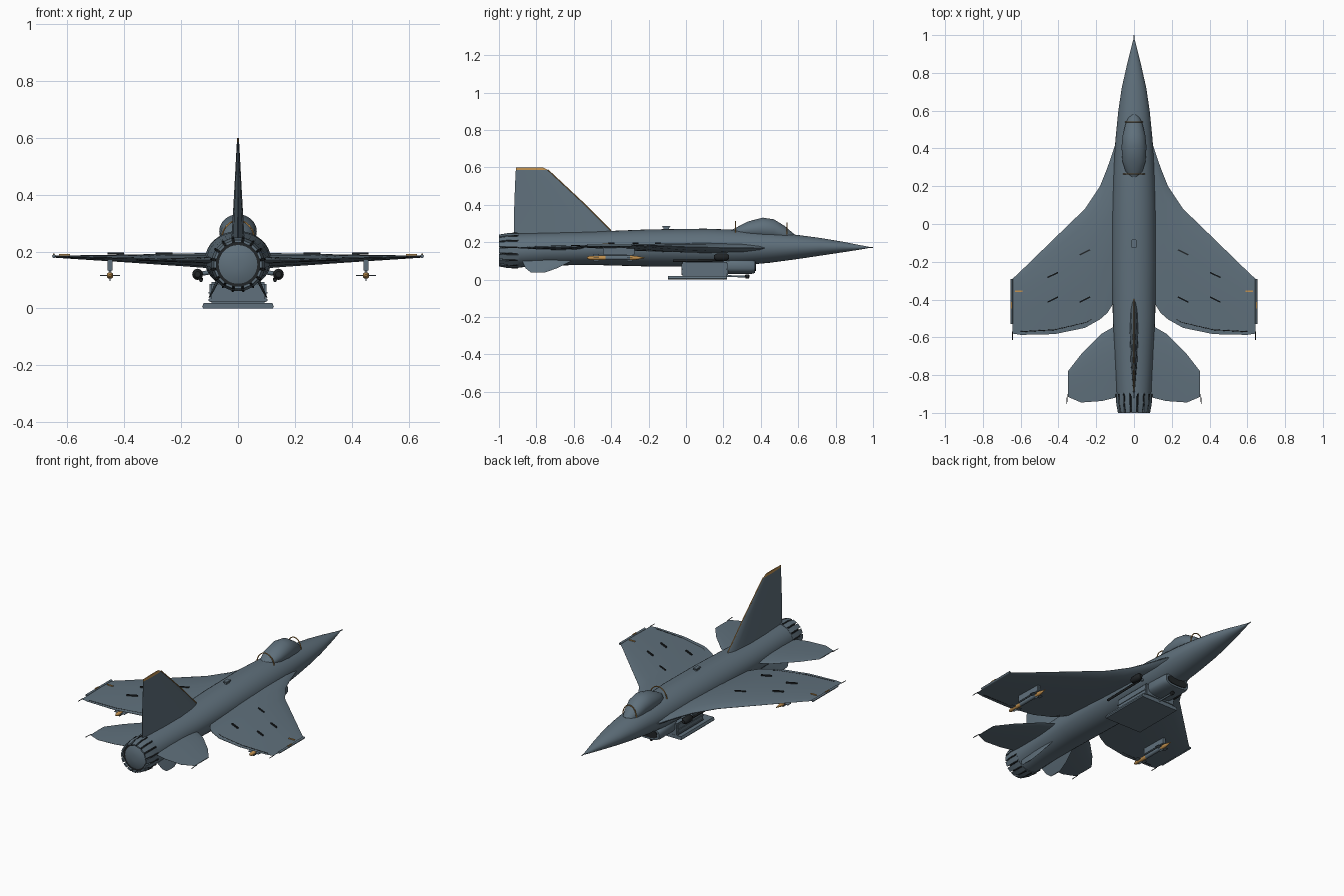
import bpy, bmesh
from math import sin, cos, pi
from mathutils import Vector

cube = bpy.data.objects.get("Cube")
if cube:
    bpy.data.objects.remove(cube)


def material(name, rgb):
    m = bpy.data.materials.new(name)
    m.use_nodes = True
    m.diffuse_color = (*rgb, 1)
    node = next(n for n in m.node_tree.nodes if n.type == 'BSDF_PRINCIPLED')
    node.inputs["Base Color"].default_value = (*rgb, 1)
    return m


GREY = material("blue grey", (0.115, 0.162, 0.2))
ORANGE = material("amber", (0.55, 0.29, 0.08))
DARK = material("near black", (0.015, 0.018, 0.02))


def finish(bm, name, mats, angle=35):
    bmesh.ops.recalc_face_normals(bm, faces=bm.faces)
    me = bpy.data.meshes.new(name)
    bm.to_mesh(me)
    bm.free()
    ob = bpy.data.objects.new(name, me)
    bpy.context.collection.objects.link(ob)
    for m in mats:
        me.materials.append(m)
    bpy.ops.object.select_all(action='DESELECT')
    ob.select_set(True)
    bpy.context.view_layer.objects.active = ob
    bpy.ops.object.shade_smooth_by_angle(angle=angle * pi / 180)
    return ob


def loft(name, rings, mat=GREY, accent=None, angle=35):
    """Skin closed rings; accent(centre) picks the amber faces."""
    bm = bmesh.new()
    rows = [[bm.verts.new(p) for p in r] for r in rings]
    n = len(rows[0])
    for a, b in zip(rows, rows[1:]):
        for i in range(n):
            bm.faces.new((a[i], a[(i + 1) % n], b[(i + 1) % n], b[i]))
    bm.faces.new(rows[0])
    bm.faces.new(rows[-1])
    if accent:
        for f in bm.faces:
            f.material_index = int(accent(f.calc_center_median()))
    return finish(bm, name, [mat, ORANGE], angle)


def body(name, stations, mat=GREY, x=0, n=32, power=1, accent=None):
    """Stations along y: (y, half width, bottom, top)."""
    def bend(v):
        return abs(v) ** power * (1 if v > 0 else -1)
    rings = []
    for y, w, lo, hi in stations:
        ring = []
        for i in range(n):
            a = 2 * pi * i / n
            ring.append((x + w * bend(cos(a)), y, (lo + hi) / 2 + (hi - lo) / 2 * bend(sin(a))))
        rings.append(ring)
    return loft(name, rings, mat, accent)


AIRFOIL = [(0, 0.04), (0.03, 0.35), (0.12, 0.75), (0.35, 1), (0.65, 0.75), (1, 0.06)]


def foil(name, stations, place, accent=None):
    """Stations: (span, leading y, trailing y, thickness)."""
    outline = AIRFOIL + [(t, -h) for t, h in reversed(AIRFOIL)]
    rings = [[place(s, le + (te - le) * t, h * th / 2) for t, h in outline]
             for s, le, te, th in stations]
    return loft(name, rings, GREY, accent)


def box(name, centre, size, mat=GREY, turn=0, bevel=0):
    bm = bmesh.new()
    bmesh.ops.create_cube(bm, size=1)
    for v in bm.verts:
        p = Vector(a * b for a, b in zip(v.co, size))
        c, s = cos(turn), sin(turn)
        v.co = Vector((p.x * c - p.y * s, p.x * s + p.y * c, p.z)) + Vector(centre)
    if bevel:
        bmesh.ops.bevel(bm, geom=bm.edges[:], offset=bevel, segments=2, affect='EDGES')
    return finish(bm, name, [mat])


def tube(name, points, radius, mat=GREY):
    cu = bpy.data.curves.new(name, 'CURVE')
    cu.dimensions = '3D'
    cu.bevel_depth = radius
    cu.bevel_resolution = 1
    cu.use_fill_caps = True
    sp = cu.splines.new('POLY')
    sp.points.add(len(points) - 1)
    for p, co in zip(sp.points, points):
        p.co = (*co, 1)
    cu.materials.append(mat)
    ob = bpy.data.objects.new(name, cu)
    bpy.context.collection.objects.link(ob)
    return ob


# Fuselage, probe and canopy
body("fuselage", [(-0.91, .092, .063, .245), (-0.75, .1, .075, .25), (-0.5, .112, .078, .256),
                  (-0.2, .117, .07, .268), (0.1, .116, .07, .272), (0.3, .108, .076, .265),
                  (0.45, .098, .09, .255), (0.6, .083, .11, .238), (0.72, .065, .128, .222),
                  (0.84, .038, .146, .202), (0.93, .016, .16, .184), (0.975, .004, .168, .176)])
tube("nose_probe", [(0, 0.96, .172), (0, 1, .172)], .003)
body("canopy", [(0.25, .02, .24, .268), (0.28, .045, .23, .284), (0.33, .061, .22, .31),
                (0.41, .066, .21, .331), (0.47, .06, .21, .322), (0.53, .045, .2, .285),
                (0.565, .03, .2, .254), (0.58, .015, .2, .242)])
for name, y, r, top in (("rear_canopy_hoop", 0.265, .058, .31), ("front_canopy_hoop", 0.54, .045, .302)):
    tube(name, [(r * cos(pi * i / 12), y, .24 + (top - .24) * sin(pi * i / 12))
                for i in range(13)], .003, ORANGE)
box("spine_hatch", (0, -0.105, .282), (.026, .045, .008), bevel=.002)
box("hatch_stem", (0, -0.105, .272), (.014, .03, .02))

# Engine nozzle: sleeve, domed core, petals and dark gaps
body("nozzle_sleeve", [(-0.9, .09, .065, .245), (-0.985, .08, .075, .235)], DARK)
body("nozzle_core", [(-0.97, .075, .08, .23), (-0.985, .068, .087, .223),
                     (-0.994, .045, .11, .2), (-0.997, .015, .14, .17)])
for i in range(16):
    rings = []
    for y, r0, r1 in ((-0.895, .082, .094), (-0.95, .08, .095), (-1.0, .077, .086)):
        ring = []
        for r, da in ((r0, -.15), (r1, -.15), (r1, .15), (r0, .15)):
            a = 2 * pi * i / 16 + da
            ring.append((r * cos(a), y, .155 + r * sin(a)))
        rings.append(ring)
    loft("nozzle_petal", rings)
    a = 2 * pi * (i + .5) / 16
    tube("nozzle_rod", [(.096 * cos(a), -0.9, .155 + .096 * sin(a)),
                        (.09 * cos(a), -0.965, .155 + .09 * sin(a))], .004, DARK)

# Tail fin with amber cap and leading edge
foil("tail_fin", [(.22, -0.36, -.92, .05), (.26, -.4, -.92, .044), (.41, -.55, -.918, .027),
                  (.55, -.7, -.912, .012), (.585, -.738, -.91, .008), (.6, -.765, -.91, .006)],
     lambda s, y, h: (h, y, s), lambda c: c.z > .584)
tube("fin_leading_edge", [(0, -.4, .262), (0, -.55, .411), (0, -.7, .551), (0, -.738, .586)], .003, ORANGE)

for side, s in (("left", 1), ("right", -1)):
    # Wing with blended root extension
    foil(side + "_wing", [(.07, .46, -.36, .055), (.1, .42, -.405, .054), (.14, .3, -.47, .05),
                          (.18, .2, -.505, .046), (.26, .08, -.55, .039), (.42, -.075, -.583, .025),
                          (.6, -.25, -.587, .011), (.643, -.29, -.58, .007)],
         lambda x, y, h: (s * x, y, .166 + .025 * x + h))
    tube(side + "_tip_rail", [(s * .647, -.29, .184), (s * .647, -.53, .184)], .007)
    tube(side + "_tip_wick", [(s * .643, -.57, .182), (s * .643, -.615, .182)], .002, DARK)
    box(side + "_tip_light", (s * .648, -.43, .19), (.006, .035, .007), ORANGE)
    box(side + "_wing_mark", (s * .61, -.355, .189), (.04, .008, .004), ORANGE)
    for x, y in ((.26, -.15), (.43, -.27), (.26, -.4), (.43, -.4)):
        box(side + "_wing_fence", (s * x, y, .193), (.062, .007, .008), DARK,
            turn=s * (.45 if y == -.4 and x < .3 or y == -.15 else -.45) * (-1 if x < .3 else 1))
    # Trailing edge hinge line
    tube(side + "_flap_line", [(s * .15, -.455, .169), (s * .25, -.52, .173),
                               (s * .42, -.56, .177), (s * .6, -.57, .181)], .003, DARK)

    # Tailplane
    foil(side + "_tailplane", [(.07, -.52, -.9, .025), (.1, -.54, -.92, .024), (.17, -.58, -.937, .018),
                               (.28, -.69, -.945, .01), (.35, -.78, -.915, .005)],
         lambda x, y, h: (s * x, y, .17 + h))
    tube(side + "_tailplane_wick", [(s * .353, -.9, .17), (s * .356, -.952, .17)], .002, DARK)

    # Canted ventral fin
    foil(side + "_ventral_fin", [(.12, -.57, -.88, .014), (.09, -.63, -.872, .012),
                                 (.06, -.69, -.857, .009), (.038, -.755, -.83, .005)],
         lambda z, y, h: (s * (.06 + (.12 - z) * .5) + h, y, z))

    # Pylon and missile
    box(side + "_pylon", (s * .45, -.36, .153), (.018, .17, .046), bevel=.003)
    body(side + "_missile", [(-.53, .004, .112, .12), (-.515, .011, .105, .127), (-.43, .012, .104, .128),
                             (-.3, .012, .104, .128), (-.27, .011, .105, .127), (-.22, .001, .115, .117)],
         x=s * .45, n=12, accent=lambda c: c.y < -.43 or c.y > -.29)
    for y in (-.48, -.3):
        box(side + "_missile_fins", (s * .45, y, .116), (.07, .03, .003))
        box(side + "_missile_keel", (s * .45, y, .116), (.003, .03, .04))

    # Cheek pod beside the intake
    body(side + "_cheek_pod", [(.15, .01, .11, .13), (.165, .019, .1, .14),
                               (.215, .019, .1, .14), (.23, .01, .11, .13)], DARK, x=s * .142, n=12)
    tube(side + "_cheek_strut", [(s * .08, .19, .13), (s * .145, .19, .12)], .009)
    tube(side + "_cheek_pipe", [(s * .13, -.07, .1), (s * .13, .2, .105)], .007, DARK)

# Belly pack: tray, housing and rounded intake
loft("belly_tray", [[(x, y, z) for x, y in ((-w, -.095), (w, -.095), (w, .22), (-w, .22))]
                    for w, z in ((.122, 0), (.126, .006), (.12, .02))])
box("belly_housing", (0, .1, .055), (.2, .25, .075), bevel=.006)
for z in (.03, .055):
    box("housing_rib", (0, .1, z), (.208, .24, .006))
body("intake", [(.2, .078, .032, .12), (.225, .084, .03, .118), (.35, .084, .03, .112),
                (.37, .078, .035, .106)], power=.7)
body("intake_mouth", [(.36, .066, .046, .096), (.374, .066, .046, .096)], DARK, power=.7)
body("sensor_ball", [(.315, .005, .012, .022), (.32, .01, .006, .028),
                     (.335, .01, .006, .028), (.34, .005, .012, .022)], DARK, n=12)
tube("sensor_stem", [(0, .22, .018), (0, .33, .017)], .006)
